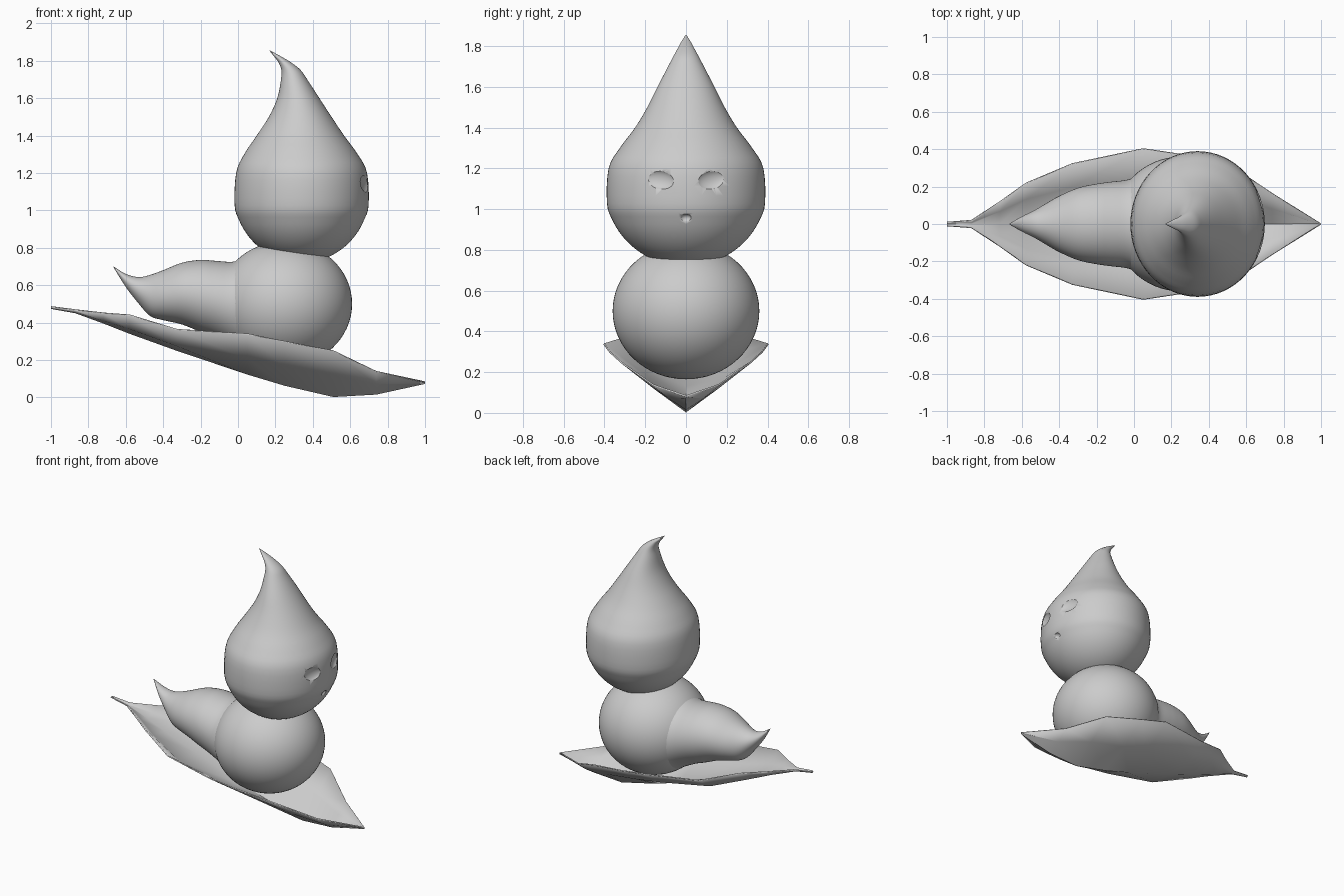
import bpy, bmesh, math
from mathutils import Vector

if "Cube" in bpy.data.objects:
    bpy.data.objects.remove(bpy.data.objects["Cube"])

grey = bpy.data.materials.new("plain grey")
grey.diffuse_color = (0.6, 0.6, 0.6, 1)
grey.use_nodes = True
grey.node_tree.nodes["Principled BSDF"].inputs["Base Color"].default_value = grey.diffuse_color


def finish(name, bm, angle):
    bmesh.ops.recalc_face_normals(bm, faces=bm.faces)
    me = bpy.data.meshes.new(name)
    bm.to_mesh(me)
    bm.free()
    ob = bpy.data.objects.new(name, me)
    bpy.context.collection.objects.link(ob)
    me.materials.append(grey)
    bpy.ops.object.select_all(action='DESELECT')
    ob.select_set(True)
    bpy.context.view_layer.objects.active = ob
    bpy.ops.object.shade_smooth_by_angle(angle=math.radians(angle))
    return ob


def refine(rings, steps=4):
    """Catmull-Rom interpolation between ring settings."""
    r = [Vector(v) for v in rings]
    out = []
    for i in range(len(r) - 1):
        a, b, c, d = r[max(i - 1, 0)], r[i], r[i + 1], r[min(i + 2, len(r) - 1)]
        for s in range(steps):
            t = s / steps
            out.append(0.5 * (2 * b + (c - a) * t + (2 * a - 5 * b + 4 * c - d) * t * t
                              + (3 * b - a - 3 * c + d) * t ** 3))
    return out + [r[-1]]


def loft(name, rings, place, n=64):
    """Skin elliptical rings (position, low, high, half width)."""
    bm = bmesh.new()
    prev = first = None
    for p, lo, hi, w in refine(rings):
        mid, half = (lo + hi) / 2, (hi - lo) / 2
        ring = [bm.verts.new(place(p, mid + half * math.cos(2 * math.pi * k / n),
                                   w * math.sin(2 * math.pi * k / n))) for k in range(n)]
        if prev:
            for k in range(n):
                bm.faces.new((prev[k], prev[(k + 1) % n], ring[(k + 1) % n], ring[k]))
        else:
            first = ring
        prev = ring
    bm.faces.new(first)
    bm.faces.new(prev)
    return finish(name, bm, 40)


def ellipsoid(name, loc, scale, rot=(0, 0, 0), seg=64):
    bm = bmesh.new()
    bmesh.ops.create_uvsphere(bm, u_segments=seg, v_segments=seg // 2, radius=1)
    ob = finish(name, bm, 40)
    ob.location, ob.scale, ob.rotation_euler = loc, scale, rot
    return ob


# head: round bottom, teardrop top with a curled tip
head_rings = []
for i in range(7):
    a = math.radians(89 - i * 13)
    c = math.cos(a)
    head_rings.append((1.1 - 0.38 * math.sin(a), 0.34 - 0.365 * c, 0.34 + 0.365 * c, 0.395 * c))
head_rings += [(1.2, -0.01, 0.69, 0.38), (1.3, 0.033, 0.64, 0.325), (1.4, 0.10, 0.567, 0.25),
               (1.5, 0.165, 0.50, 0.19), (1.6, 0.21, 0.435, 0.14), (1.7, 0.23, 0.37, 0.088),
               (1.75, 0.232, 0.335, 0.062), (1.79, 0.217, 0.285, 0.04),
               (1.82, 0.195, 0.235, 0.024), (1.855, 0.167, 0.171, 0.002)]
head = loft("head", head_rings, lambda p, u, w: (u, w, p))

# eye sockets and small mouth dent
cutters = [ellipsoid("mouth_cutter", (0.69, 0, 0.955), (0.025, 0.03, 0.022), seg=24)]
for side in (-1, 1):
    cutters.append(ellipsoid("eye_cutter", (0.69, side * 0.127, 1.145), (0.03, 0.08, 0.05),
                             (side * math.radians(8), 0, side * math.radians(18)), seg=40))
for c in cutters:
    c.hide_render = True
    c.hide_set(True)
    m = head.modifiers.new("cut", 'BOOLEAN')
    m.operation, m.solver, m.object = 'DIFFERENCE', 'EXACT', c

# body
ellipsoid("body", (0.25, 0, 0.5), (0.36, 0.36, 0.335))

# tail tapering to an upturned point
tail_rings = [(0.2, 0.20, 0.80, 0.33), (0.1, 0.21, 0.785, 0.31), (0.03, 0.24, 0.745, 0.268),
              (-0.03, 0.275, 0.725, 0.238), (-0.12, 0.32, 0.73, 0.226), (-0.2, 0.35, 0.735, 0.215),
              (-0.3, 0.39, 0.72, 0.193), (-0.4, 0.413, 0.68, 0.15), (-0.47, 0.435, 0.655, 0.11),
              (-0.53, 0.50, 0.643, 0.075), (-0.6, 0.59, 0.66, 0.04), (-0.665, 0.695, 0.70, 0.003)]
loft("tail", tail_rings, lambda p, u, w: (p, w, u))

# leaf: x, rim half width, rim z, fold half width, fold z, keel z
stations = [(-1.0, 0.012, 0.482, 0.006, 0.478, 0.473), (-0.87, 0.022, 0.465, 0.012, 0.455, 0.45),
            (-0.72, 0.12, 0.448, 0.07, 0.41, 0.395), (-0.58, 0.22, 0.437, 0.135, 0.365, 0.34),
            (-0.33, 0.325, 0.36, 0.20, 0.275, 0.25), (0.05, 0.405, 0.335, 0.21, 0.205, 0.122),
            (0.25, 0.375, 0.295, 0.19, 0.165, 0.062), (0.51, 0.32, 0.245, 0.16, 0.12, 0.002),
            (0.74, 0.165, 0.135, 0.085, 0.07, 0.015), (1.0, 0.003, 0.08, 0.0015, 0.077, 0.072)]
bm = bmesh.new()
prev = None
for x, ew, ez, fw, fz, kz in stations:
    row = [bm.verts.new(v) for v in ((x, -ew, ez), (x, -fw, fz), (x, 0, kz), (x, fw, fz), (x, ew, ez))]
    if prev:
        for k in range(4):
            bm.faces.new((prev[k], row[k], row[k + 1], prev[k + 1]))
    prev = row
leaf = finish("leaf", bm, 30)
sol = leaf.modifiers.new("thickness", 'SOLIDIFY')
sol.thickness, sol.offset = 0.008, -1
if leaf.data.polygons[8].normal.z < 0:
    sol.offset = -1
else:
    sol.offset = 1
